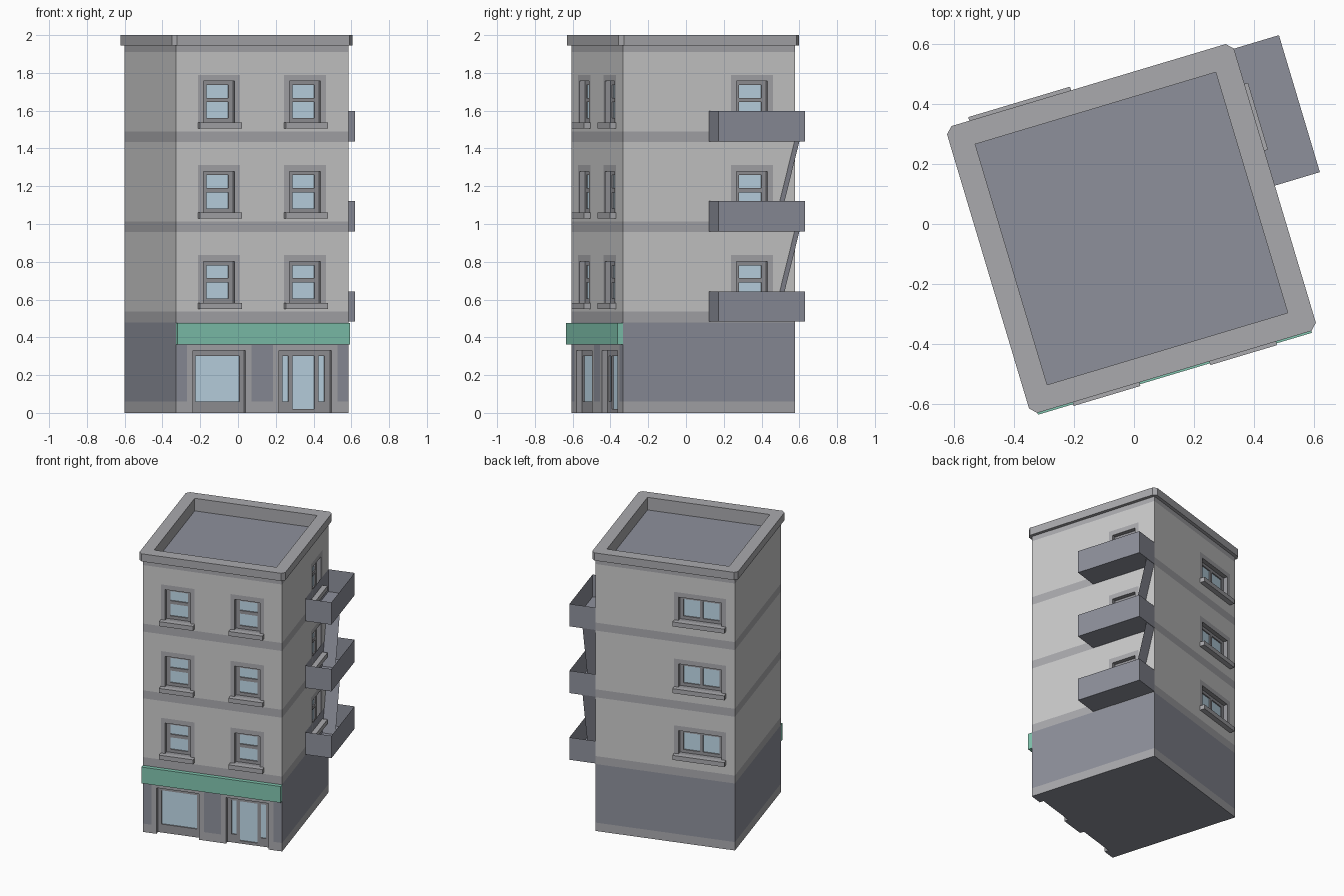
import bpy, bmesh, math
from mathutils import Matrix

if "Cube" in bpy.data.objects:
    bpy.data.objects.remove(bpy.data.objects["Cube"])

A = 0.476            # half width of the square body
REC = 0.03           # window recess
STEP = 0.4775        # storey height
FLOORS = [0.483 + i * STEP for i in range(3)]
WX = 0.2375          # window offset from the wall centre
COLORS = {
    "wall": (0.60, 0.60, 0.60, 1), "trim": (0.40, 0.40, 0.42, 1),
    "dark": (0.27, 0.28, 0.33, 1), "frame": (0.30, 0.30, 0.32, 1),
    "glass": (0.53, 0.70, 0.82, 1), "green": (0.22, 0.56, 0.43, 1)}
NAMES = list(COLORS)
MATS = []
for n, c in COLORS.items():
    m = bpy.data.materials.new(n)
    m.diffuse_color = c
    m.use_nodes = True
    m.node_tree.nodes["Principled BSDF"].inputs["Base Color"].default_value = m.diffuse_color
    MATS.append(m)


def place(k=0):
    """Building frame, turned k quarter turns (0 front, 1 right, 2 back, 3 left)."""
    return Matrix.Translation((-0.0085, -0.015, 0)) @ Matrix.Rotation(
        math.radians(16.65 + 90 * k), 4, 'Z')


def finish(name, bm, k=0):
    me = bpy.data.meshes.new(name)
    bm.to_mesh(me)
    bm.free()
    for m in MATS:
        me.materials.append(m)
    ob = bpy.data.objects.new(name, me)
    bpy.context.collection.objects.link(ob)
    ob.matrix_world = place(k)
    return ob


def quad(bm, pts, mat):
    f = bm.faces.new([bm.verts.new(p) for p in pts])
    f.material_index = NAMES.index(mat)
    return f


def relief(name, rects, k):
    """Panel of cells; rects (s0, s1, z0, z1, depth, colour), later ones win, None = hole."""
    S = sorted({round(v, 4) for r in rects for v in r[:2]})
    Z = sorted({round(v, 4) for r in rects for v in r[2:4]})
    bm = bmesh.new()

    def cell(i, j):
        s, z = (S[i] + S[i + 1]) / 2, (Z[j] + Z[j + 1]) / 2
        return [r for r in rects if r[0] < s < r[1] and r[2] < z < r[3]][-1][4:]

    for i in range(len(S) - 1):
        for j in range(len(Z) - 1):
            d, mat = cell(i, j)
            s0, s1, z0, z1, y = S[i], S[i + 1], Z[j], Z[j + 1], d - A
            if mat:
                quad(bm, [(s0, y, z0), (s1, y, z0), (s1, y, z1), (s0, y, z1)], mat)
            if i + 2 < len(S):
                e = cell(i + 1, j)[0] - A
                if e != y:
                    quad(bm, [(s1, y, z0), (s1, e, z0), (s1, e, z1), (s1, y, z1)], "frame")
            if j + 2 < len(Z):
                e = cell(i, j + 1)[0] - A
                if e != y:
                    quad(bm, [(s0, y, z1), (s1, y, z1), (s1, e, z1), (s0, e, z1)], "frame")
    bmesh.ops.remove_doubles(bm, verts=bm.verts, dist=1e-5)
    finish(name, bm, k)


def box(name, x0, x1, y0, y1, z0, z1, mat, k=0, open_tray=False):
    bm = bmesh.new()
    bmesh.ops.create_cube(bm, size=1)
    for v in bm.verts:
        v.co = ((x0, x1)[v.co.x > 0], (y0, y1)[v.co.y > 0], (z0, z1)[v.co.z > 0])
    for f in bm.faces:
        f.material_index = NAMES.index(mat)
    if open_tray:
        bm.normal_update()
        bmesh.ops.delete(bm, geom=[f for f in bm.faces if f.normal.z > .5], context='FACES_ONLY')
    finish(name, bm, k)


def window(name, c, z0, z1, hw, panes, k):
    """Recessed frame with glass panes given relative to the window centre."""
    rects = [(c - hw, c + hw, z0, z1, REC, "frame")]
    rects += [(c + a, c + b, p, q, REC + 0.008, "glass") for a, b, p, q in panes]
    relief(name, rects, k)


# Facades with painted bands, flush surrounds and recessed windows
def facade(side, k, centres, hw, sill, kind):
    rects = [(-A, A, 0, 1.945, 0, "wall"), (-A, A, 0, 0.483, 0, "dark"),
             (-A, A, 0, 0.06, 0, "trim"), (-A, A, 1.91, 1.945, 0, "trim")]
    for n, f in enumerate(FLOORS):
        rects.append((-A, A, f - 0.004, f + 0.053, 0, "trim"))
        for m, c in enumerate(centres):
            z0, z1 = f + sill + 0.032, f + 0.318
            tag = f"{side}_{n + 1}_{m + 1}"
            rects += [(c - hw - 0.03, c + hw + 0.03, f + sill, f + 0.352, 0, "trim"),
                      (c - hw, c + hw, z0, z1, REC, None)]
            if kind == "sash":
                panes = [(-.061, .061, z0 + .022, z0 + .107), (-.061, .061, z0 + .13, z1 - .02)]
            else:
                panes = [(-.122, -.01, z0 + .022, z1 - .022), (.01, .122, z0 + .022, z1 - .022)]
            window("window_" + tag, c, z0, z1, hw, panes, k)
            box("sill_" + tag, c - hw - .03, c + hw + .03, -A - .035, -A, f + sill, z0, "trim", k)
    if side == "front":
        for c in (-WX, WX):
            rects += [(c - .178, c + .178, 0, .36, 0, "trim"),
                      (c - .145, c + .145, 0, .329, REC, None)]
    relief(side + "_wall", rects, k)


facade("front", 0, (-WX, WX), 0.086, 0.068, "sash")
facade("right", 1, (WX,), 0.086, 0.068, "sash")
facade("back", 2, (WX,), 0.147, 0.12, "double")
facade("left", 3, (), 0, 0, "")

# Shop window, door and sign board
window("shop_window", -WX, 0, .329, .145, [(-.1215, .1215, .06, .302)], 0)
window("shop_door", WX, 0, .329, .145, [(-.1165, -.083, .06, .302), (-.061, .061, .02, .302),
                                        (.083, .1165, .06, .302)], 0)
box("sign_board", -A, A, -A - .029, -A, .361, .477, "green")

# Underside, notched at the shop openings
pts = [(-A, -A), (-A, A), (A, A), (A, -A)]
for c in (WX, -WX):
    pts += [(c + .145, -A), (c + .145, REC - A), (c - .145, REC - A), (c - .145, -A)]
bm = bmesh.new()
quad(bm, [(x, y, 0) for x, y in pts], "dark")
finish("underside", bm)

# Roof: overhanging parapet with clipped corners and a sunken deck
bm = bmesh.new()
rings = []
for h, c, z in ((A, 0, 1.945), (.4985, .022, 1.945), (.4985, .022, 2), (.418, 0, 2), (.418, 0, 1.91)):
    ring = []
    for q in range(4):
        r = Matrix.Rotation(q * math.pi / 2, 4, 'Z')
        ring += [bm.verts.new((r @ Matrix.Translation(p)).translation)
                 for p in ((h, h - c, z), (h - c, h, z))]
    rings.append(ring)
for a, b in zip(rings, rings[1:]):
    for i in range(8):
        j = (i + 1) % 8
        bm.faces.new((a[i], a[j], b[j], b[i])).material_index = NAMES.index("trim")
bm.faces.new(rings[-1]).material_index = NAMES.index("dark")
bmesh.ops.remove_doubles(bm, verts=bm.verts, dist=1e-4)
finish("roof_parapet", bm)

# Balconies as thin open trays, with sloping ladders between them
for n, f in enumerate(FLOORS):
    box(f"balcony_{n + 1}", A, .655, 0, A, f, f + .16, "dark", 0, True)
    if n < 2:
        bm = bmesh.new()
        quad(bm, [(A, .35, f), (A + .09, .35, f), (A + .09, .473, f + STEP), (A, .473, f + STEP)], "dark")
        finish(f"ladder_{n + 1}", bm)
